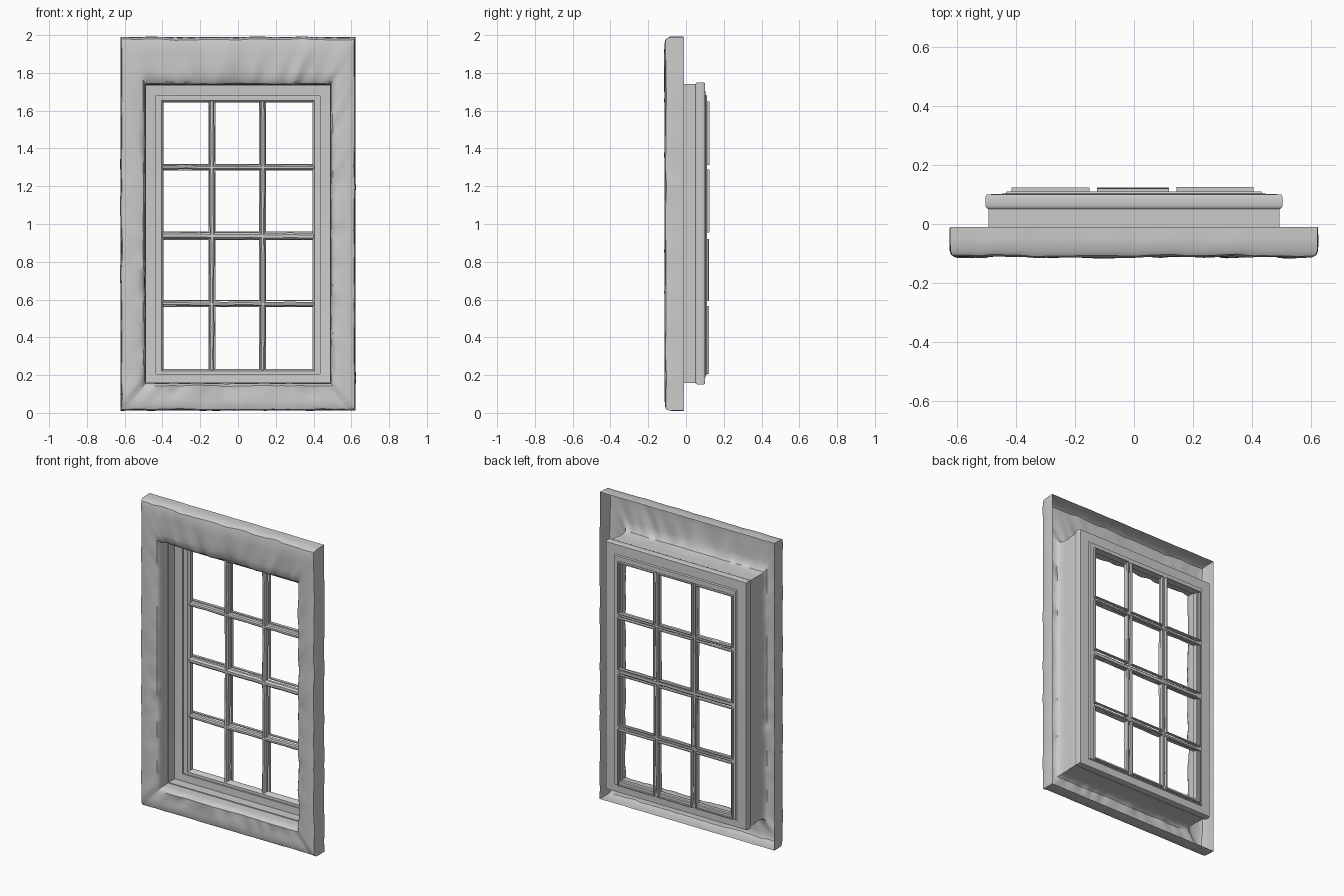
import bpy, bmesh, random
from mathutils import Vector, noise

if "Cube" in bpy.data.objects:
    bpy.data.objects.remove(bpy.data.objects["Cube"])

random.seed(4)


def finish(name, bm, angle=0.6, normals=True):
    if normals:
        bmesh.ops.recalc_face_normals(bm, faces=bm.faces[:])
    me = bpy.data.meshes.new(name)
    bm.to_mesh(me)
    bm.free()
    ob = bpy.data.objects.new(name, me)
    bpy.context.collection.objects.link(ob)
    bpy.ops.object.select_all(action='DESELECT')
    ob.select_set(True)
    bpy.context.view_layer.objects.active = ob
    bpy.ops.object.shade_smooth_by_angle(angle=angle)
    return ob


def bridge(bm, rings, closed):
    """Skin consecutive closed rings of points with quads."""
    vs = [[bm.verts.new(p) for p in r] for r in rings]
    n = len(vs[0])
    for i in range(len(vs) if closed else len(vs) - 1):
        a, b = vs[i], vs[(i + 1) % len(vs)]
        for j in range(n):
            k = (j + 1) % n
            bm.faces.new((a[j], a[k], b[k], b[j]))


def rect_frame(name, x0, x1, z0, z1, profile, bottom=1.0):
    """Sweep an (inset, y) profile around a rectangle."""
    bm = bmesh.new()
    rings = [[(x0 + i, y, z0 + i * bottom), (x1 - i, y, z0 + i * bottom),
              (x1 - i, y, z1 - i), (x0 + i, y, z1 - i)] for i, y in profile]
    bridge(bm, rings, True)
    return finish(name, bm)


def corners(x0, x1, z0, z1):
    return [Vector((x, 0, z)) for x, z in ((x0, z0), (x1, z0), (x1, z1), (x0, z1))]


# Rough stone surround: hollow-backed shell with wrinkled front
outer = corners(-0.622, 0.622, 0.012, 1.99)
inner = corners(-0.49, 0.49, 0.158, 1.737)
# (blend outer to inner, y, roughness)
stone = [(0, -0.01, 0.3), (0, -0.05, 0.7), (0.01, -0.09, 1), (0.05, -0.106, 1),
         (0.15, -0.112, 0.8), (0.35, -0.113, 0.6), (0.55, -0.113, 0.8), (0.75, -0.111, 1),
         (0.9, -0.105, 1), (0.98, -0.09, 0.7), (1, -0.06, 0.3), (1, -0.01, 0)]
bm = bmesh.new()
rings = []
for f, y, rough in stone:
    ring = []
    for s in range(4):
        level = s % 2 == 0
        n = 60 if level else 70
        for j in range(n):
            t = j / n
            o = outer[s].lerp(outer[(s + 1) % 4], t)
            i = inner[s].lerp(inner[(s + 1) % 4], t)
            mid = o.lerp(i, 0.5)
            p = o.lerp(i, f)
            p.y = y
            # folds run across the stone; jambs are calmer than header and sill
            fold = noise.noise(Vector((mid.x * 16, f * 1.5, mid.z * 10)))
            broad = noise.noise(Vector((p.x * 5, f * 2 + 7, p.z * 5)))
            amp = 0.010 if level else 0.006
            p.y += rough * (amp * fold * (0.4 + f) + 0.006 * broad) * (y < -0.02)
            out = (o - i).normalized()
            p += out * rough * (0.007 * broad + 0.005 * fold)
            if s == 0 and f < 0.9 and y < -0.02:
                p.y += 0.008
            ring.append(p)
    rings.append(ring)
bridge(bm, rings, False)
finish("stone_surround", bm, 0.7)

# Reveal lining and outer casing
rect_frame("window_casing", -0.503, 0.503, 0.15, 1.75, [
    (0.01, -0.012), (0.01, 0.05), (0.003, 0.055), (0, 0.062), (0, 0.09), (0.004, 0.1),
    (0.07, 0.103), (0.07, 0.055), (0.016, 0.05), (0.016, -0.012)], 0.8)

# Sash with a bevelled front edge
rect_frame("sash_frame", -0.436, 0.436, 0.2, 1.685, [
    (0, 0.065), (0, 0.103), (0.005, 0.11), (0.036, 0.11), (0.042, 0.104),
    (0.042, 0.08), (0.03, 0.066)], 0.75)


# Glazing bars with chamfered edges
def glazing_bar(name, a, b, w, upright):
    bm = bmesh.new()
    y0, y1, c = 0.072, 0.109, w * 0.28
    h = w / 2
    sec = [(-h, y0 + c), (-h + c, y0), (h - c, y0), (h, y0 + c),
           (h, y1 - c), (h - c, y1), (-h + c, y1), (-h, y1 - c)]
    rings = []
    for k in range(13):
        p = a.lerp(b, k / 12)
        d = random.uniform(-0.002, 0.002)
        rings.append([p + (Vector((u + d, v, 0)) if upright else Vector((0, v, u + d)))
                      for u, v in sec])
    bridge(bm, rings, False)
    finish(name, bm)


for k, x in enumerate((-0.138, 0.131)):
    glazing_bar(f"upright_bar_{k}", Vector((x, 0, 0.2)), Vector((x, 0, 1.66)), 0.026, True)
for k, (z, w) in enumerate(((0.577, 0.024), (0.937, 0.036), (1.3, 0.024))):
    glazing_bar(f"cross_bar_{k}", Vector((-0.41, 0, z + 0.002)),
                Vector((0.41, 0, z - 0.002)), w, False)

# Thin glazing rims behind each of the twelve panes
cols = [(-0.415, -0.15), (-0.125, 0.118), (0.143, 0.405)]
rows = [(0.205, 0.566), (0.592, 0.92), (0.955, 1.288), (1.312, 1.648)]
for c, (x0, x1) in enumerate(cols):
    for r, (z0, z1) in enumerate(rows):
        d = random.uniform(-0.003, 0.002)
        rect_frame(f"pane_rim_{c}_{r}", x0, x1, z0, z1,
                   [(0, 0.104), (0, 0.123 + d), (0.006, 0.123 + d), (0.006, 0.104)])
